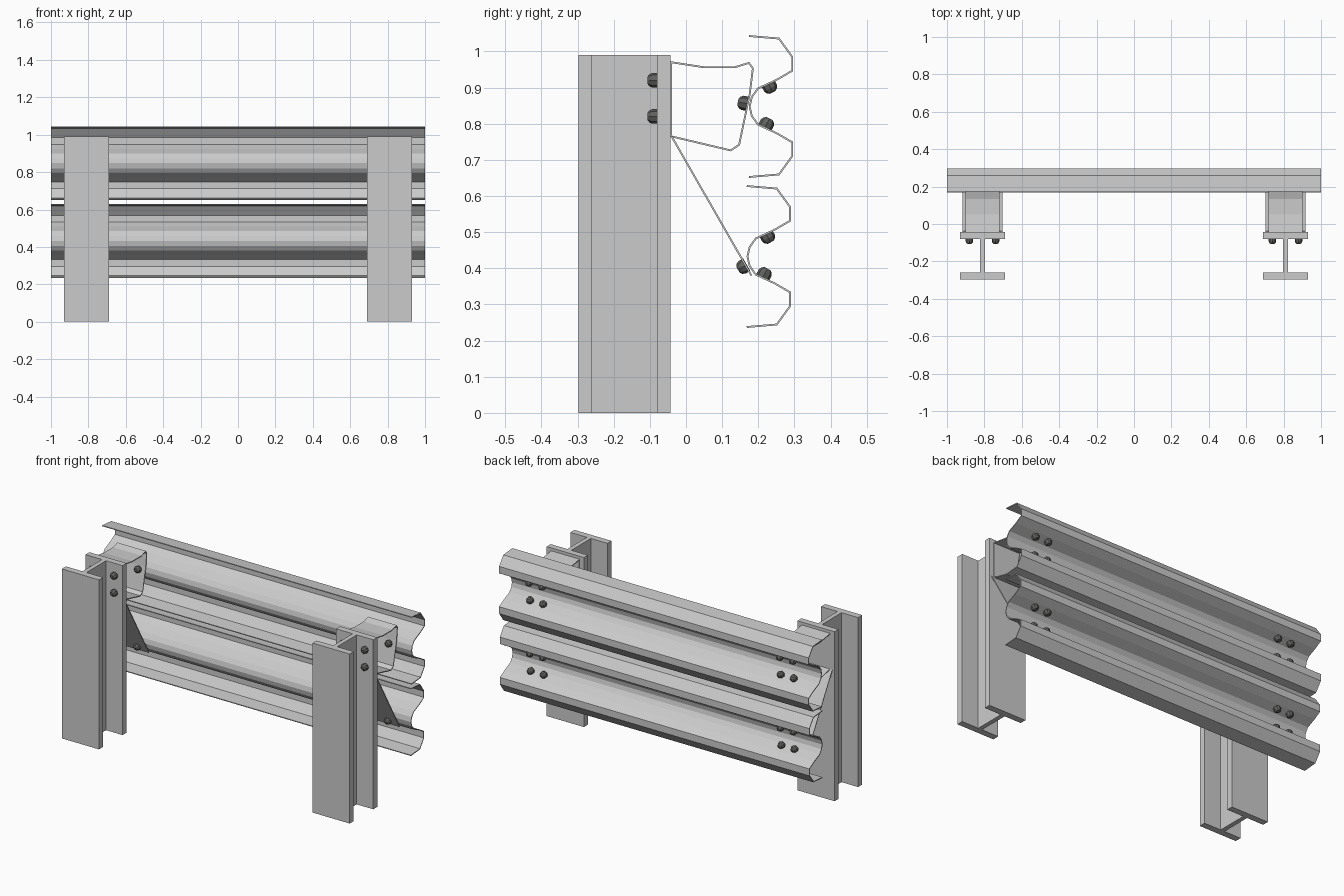
import bpy, bmesh, math
from mathutils import Vector

if "Cube" in bpy.data.objects:
    bpy.data.objects.remove(bpy.data.objects["Cube"])

dark = bpy.data.materials.new("dark_steel")
dark.diffuse_color = (0.12, 0.12, 0.115, 1)
dark.use_nodes = True
dark.node_tree.nodes["Principled BSDF"].inputs["Base Color"].default_value = dark.diffuse_color


def finish(name, bm):
    bmesh.ops.recalc_face_normals(bm, faces=bm.faces)
    me = bpy.data.meshes.new(name)
    bm.to_mesh(me)
    bm.free()
    ob = bpy.data.objects.new(name, me)
    bpy.context.collection.objects.link(ob)
    return ob


# thin bent sheet: (y, z) profile swept along x, then thickened
def sheet(name, profile, x0, x1, closed=False, thick=0.005):
    bm = bmesh.new()
    a = [bm.verts.new((x0, y, z)) for y, z in profile]
    b = [bm.verts.new((x1, y, z)) for y, z in profile]
    n = len(profile)
    for i in range(n if closed else n - 1):
        j = (i + 1) % n
        bm.faces.new((a[i], a[j], b[j], b[i]))
    ob = finish(name, bm)
    mod = ob.modifiers.new("thickness", 'SOLIDIFY')
    mod.thickness = thick
    mod.offset = 0
    mod.use_even_offset = True
    return ob


# I-beam post: half outline mirrored in x, extruded upwards
def post(name, cx):
    half = [(0.12, -0.298), (0.12, -0.26), (0.013, -0.26),
            (0.013, -0.08), (0.12, -0.08), (0.12, -0.043)]
    outline = half + [(-x, y) for x, y in reversed(half)]
    bm = bmesh.new()
    face = bm.faces.new([bm.verts.new((cx + x, y, 0)) for x, y in outline])
    ext = bmesh.ops.extrude_face_region(bm, geom=[face])
    top = [v for v in ext["geom"] if isinstance(v, bmesh.types.BMVert)]
    bmesh.ops.translate(bm, verts=top, vec=(0, 0, 0.99))
    finish(name, bm)


# domed bolt head pointing along a (y, z) direction
def bolt(name, x, base, direction):
    bm = bmesh.new()
    q = Vector((0, direction[0], direction[1])).to_track_quat('Z', 'Y')
    origin = Vector((x, base[0], base[1]))
    rings = []
    for r, h in ((0.020, 0), (0.020, 0.015), (0.016, 0.023), (0.009, 0.028)):
        rings.append([bm.verts.new(origin + q @ Vector(
            (r * math.cos(k * math.tau / 8), r * math.sin(k * math.tau / 8), h)))
            for k in range(8)])
    for lo, hi in zip(rings, rings[1:]):
        for k in range(8):
            m = (k + 1) % 8
            bm.faces.new((lo[k], lo[m], hi[m], hi[k]))
    bm.faces.new(rings[-1])
    bm.faces.new(rings[0][::-1])
    finish(name, bm).data.materials.append(dark)


# W-shaped rails: upper half profile mirrored about the rail's mid height
half_w = [(0.174, 0.195), (0.257, 0.188), (0.294, 0.137), (0.294, 0.099),
          (0.251, 0.074), (0.199, 0.050), (0.182, 0.026)]
w = half_w + [(0.176, 0)] + [(y, -z) for y, z in reversed(half_w)]
rails = {"upper_rail": (0, 0.8475), "lower_rail": (-0.006, 0.4325)}
for name, (dy, dz) in rails.items():
    sheet(name, [(y + dy, z + dz) for y, z in w], -1, 1)

bracket = [(-0.041, 0.970), (0.05, 0.956), (0.135, 0.956), (0.174, 0.968),
           (0.185, 0.953), (0.176, 0.880), (0.147, 0.742), (0.124, 0.726),
           (-0.041, 0.765)]

for side, cx in (("left", -0.81), ("right", 0.81)):
    post(side + "_post", cx)
    # spacer bracket and slanted brace
    sheet(side + "_spacer_bracket", bracket, cx - 0.092, cx + 0.092, closed=True)
    sheet(side + "_brace", [(-0.040, 0.765), (0.181, 0.380)], cx - 0.108, cx + 0.108)
    for s in (-1, 1):
        # bolts on the post flange
        for z in (0.92, 0.82):
            bolt(side + "_post_bolt", cx + s * 0.07, (-0.079, z), (-1, 0))
        # bolts inside the bracket and under the brace
        bolt(side + "_bracket_bolt", cx + s * 0.05, (0.171, 0.855), (-0.98, 0.18))
        bolt(side + "_brace_bolt", cx + s * 0.047, (0.168, 0.410), (-0.867, -0.498))
        # bolts on the sloping faces of each rail valley
        for dy, dz in rails.values():
            bolt(side + "_rail_bolt", cx + s * 0.042, (0.227 + dy, 0.064 + dz), (0.47, -0.88))
            bolt(side + "_rail_bolt", cx + s * 0.042, (0.218 + dy, -0.058 + dz), (0.47, 0.88))
